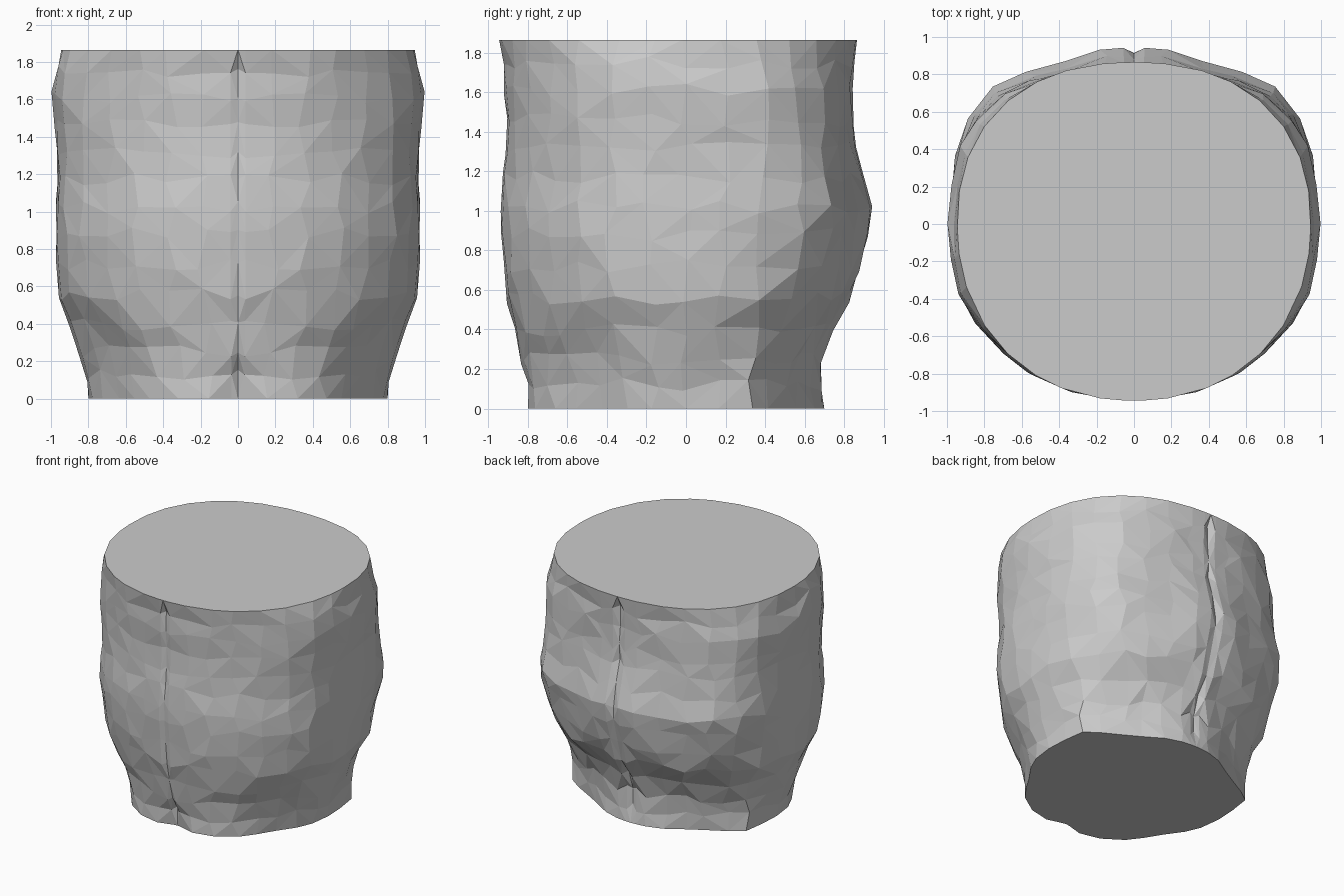
import bpy, bmesh, random
from math import sin, cos, radians, exp

if "Cube" in bpy.data.objects:
    bpy.data.objects.remove(bpy.data.objects["Cube"])

random.seed(11)

# Profile rows: height, half width, front depth, back depth, back squareness
PROFILE = [
    (0.00, .80, .82, .70, 2.0), (0.12, .81, .82, .69, 2.0),
    (0.25, .85, .84, .69, 2.0), (0.40, .90, .87, .74, 2.1),
    (0.56, .955, .905, .83, 2.3), (0.72, .97, .925, .88, 2.5),
    (0.88, .975, .937, .925, 2.75), (1.02, .975, .937, .945, 2.9),
    (1.17, .965, .925, .90, 2.9), (1.32, .965, .912, .86, 2.8),
    (1.46, .98, .912, .845, 2.7), (1.61, .99, .915, .845, 2.6),
    (1.75, .965, .92, .85, 2.4), (1.865, .945, .945, .865, 2.28),
]
# Columns from the front seam to the back seam, with a narrow strip at each seam
ANGLES = [-90, -87.5] + [-90 + 11.25 * k for k in range(1, 16)] + [86.5, 90]
LAST = len(ANGLES) - 1


def bump(angle, centre, width):
    return exp(-((angle - centre) / width) ** 2)


def section_point(row, i):
    """One point of the rough half section; angle runs -90 (front) to 90 (back)."""
    z, a, front, back, n_back = PROFILE[row]
    end_row = row in (0, len(PROFILE) - 1)
    seam = i in (0, LAST)
    t = ANGLES[i]
    if 1 < i < LAST - 1:
        t += random.uniform(-2.2, 2.2)
    c, s = abs(cos(radians(t))), sin(radians(t))
    b, n = (back, n_back) if s > 0 else (front, 2.15)
    r = ((c / a) ** n + (abs(s) / b) ** n) ** (-1 / n)
    # Angular foot: rear corner, flat behind it, chamfered front side, front notch
    foot = max(0, 1 - z / 0.65)
    r *= 1 + foot * (.075 * bump(t, 23, 9) - .06 * bump(t, 52, 16)
                     - .075 * bump(t, -36, 17))
    r -= max(0, 1 - z / 0.3) * .06 * bump(t, -90, 8)
    if not end_row:
        # Fuller front sides, and hollows either side of the back ridge
        r *= 1 + .02 * bump(t, -24, 12) * (1 - foot)
        ridge = min(1, max(0, (back - .83) / .08))
        r *= 1 - .065 * ridge * bump(t, 61, 13)
        r += random.uniform(-.008, .007)
        z += random.uniform(-.035, .035)
    # Pinched seams at the front and back
    if seam and not end_row:
        r -= random.uniform(.006, .016) if i == 0 else random.uniform(.01, .035)
    return (0 if seam else r * c, r * s, z)


# Half trunk skin with irregular triangular facets
bm = bmesh.new()
rings = [[bm.verts.new(section_point(row, i)) for i in range(LAST + 1)]
         for row in range(len(PROFILE))]
for lo, hi in zip(rings, rings[1:]):
    for i in range(LAST):
        p, q, u, v = lo[i], lo[i + 1], hi[i + 1], hi[i]
        # Take the diagonal that keeps the facet convex
        mid_pu, mid_qv = (p.co + u.co) / 2, (q.co + v.co) / 2
        outer = mid_pu.xy.length > mid_qv.xy.length
        for tri in ((p, q, u), (p, u, v)) if outer else ((p, q, v), (q, u, v)):
            bm.faces.new(tri)

# Flat cut faces on the top and bottom
bm.faces.new(rings[-1])
bm.faces.new(rings[0][::-1])

mesh = bpy.data.meshes.new("rough_stump")
bm.to_mesh(mesh)
bm.free()
stump = bpy.data.objects.new("rough_stump", mesh)
bpy.context.collection.objects.link(stump)

# Other half, joined along the seam
mirror = stump.modifiers.new("other_half", 'MIRROR')
mirror.use_axis[0] = True
mirror.use_clip = True
mirror.merge_threshold = 0.0005
